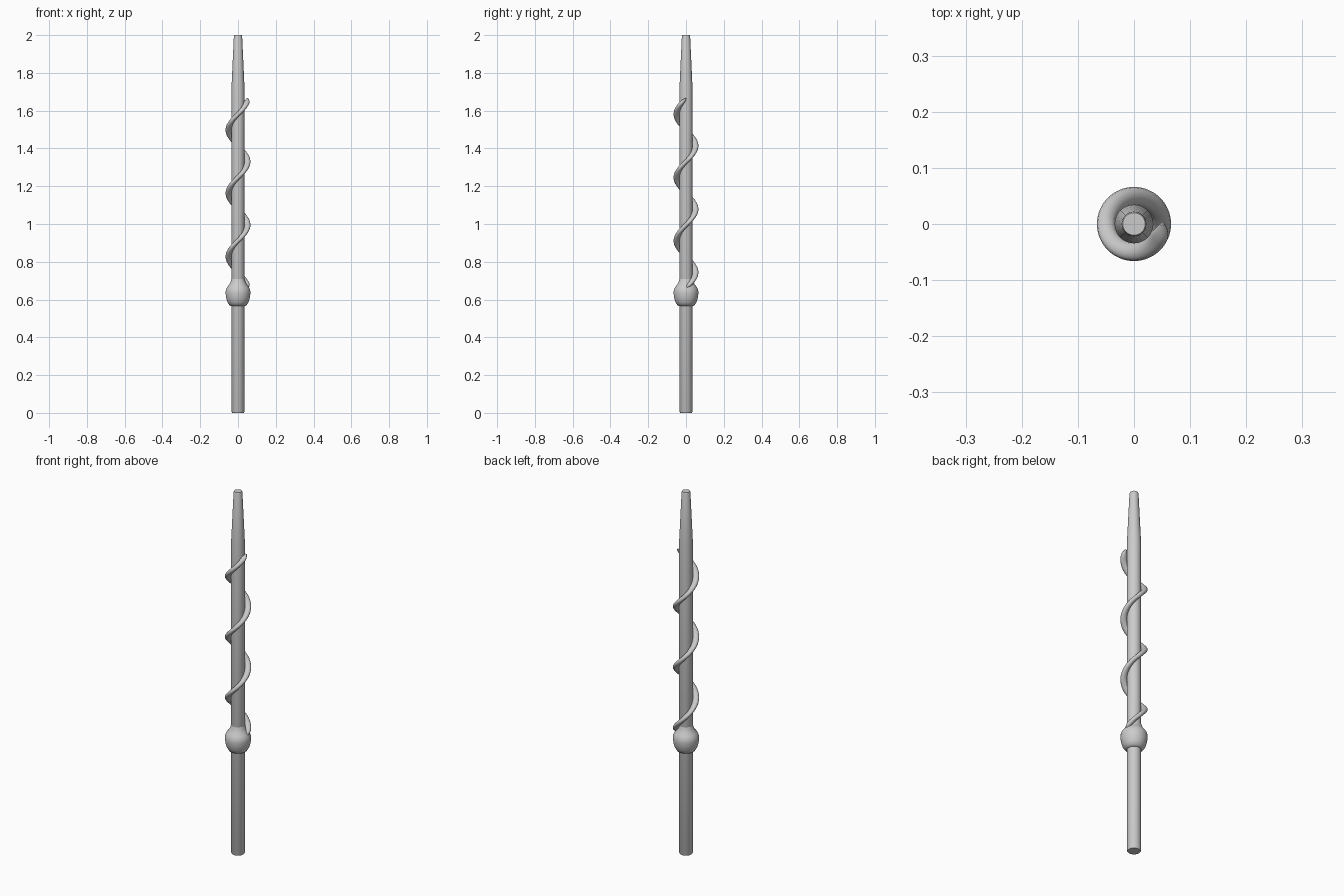
import bpy, math

if "Cube" in bpy.data.objects:
    bpy.data.objects.remove(bpy.data.objects["Cube"])


def make_object(name, verts, faces):
    mesh = bpy.data.meshes.new(name)
    mesh.from_pydata(verts, [], faces)
    obj = bpy.data.objects.new(name, mesh)
    bpy.context.collection.objects.link(obj)
    bpy.context.view_layer.objects.active = obj
    obj.select_set(True)
    bpy.ops.object.shade_smooth_by_angle(angle=math.radians(35))
    obj.select_set(False)
    return obj


def skin(rings):
    """Join equal-sized rings of points into a capped tube."""
    n = len(rings[0])
    verts = [p for ring in rings for p in ring]
    faces = [(i * n + j, i * n + (j + 1) % n,
              (i + 1) * n + (j + 1) % n, (i + 1) * n + j)
             for i in range(len(rings) - 1) for j in range(n)]
    faces.append(tuple(reversed(range(n))))
    faces.append(tuple(range(len(verts) - n, len(verts))))
    return verts, faces


def lathe(name, profile, sides=32):
    rings = [[(r * math.cos(2 * math.pi * j / sides),
               r * math.sin(2 * math.pi * j / sides), z)
              for j in range(sides)] for r, z in profile]
    return make_object(name, *skin(rings))


# Straight rod with a tapered tip
lathe("shaft", [(0.031, 0), (0.0345, 0.006), (0.0345, 1.72),
                (0.022, 1.994), (0.020, 2.0)])

# Rounded collar above the grip
lathe("collar", [(0.034, 0.565), (0.046, 0.571), (0.056, 0.587),
                 (0.063, 0.61), (0.066, 0.635), (0.064, 0.653),
                 (0.056, 0.668), (0.045, 0.682), (0.038, 0.697),
                 (0.034, 0.712)])

# Spiral strand winding three turns up the shaft, pointed at both ends
TURNS, STEPS, SIDES = 3, 180, 14
Z0, PITCH, R, TUBE = 0.66, 0.335, 0.050, 0.016
rings = []
for i in range(STEPS + 1):
    turn = TURNS * i / STEPS
    a = 2 * math.pi * turn
    end = min(turn, TURNS - turn) / 0.08
    t = TUBE * (0.25 + 0.75 * math.sin(min(end, 1) * math.pi / 2))
    ring = []
    for j in range(SIDES):
        b = 2 * math.pi * j / SIDES
        r = R + t * math.cos(b)
        # section kept perpendicular to the radial direction of the path
        s = t * 0.72 * math.sin(b)
        slope = math.atan2(PITCH, 2 * math.pi * R)
        da = s * math.sin(slope) / R
        ring.append((r * math.cos(a + da), r * math.sin(a + da),
                     Z0 + PITCH * turn - s * math.cos(slope)))
    rings.append(ring)
make_object("spiral_strand", *skin(rings))
